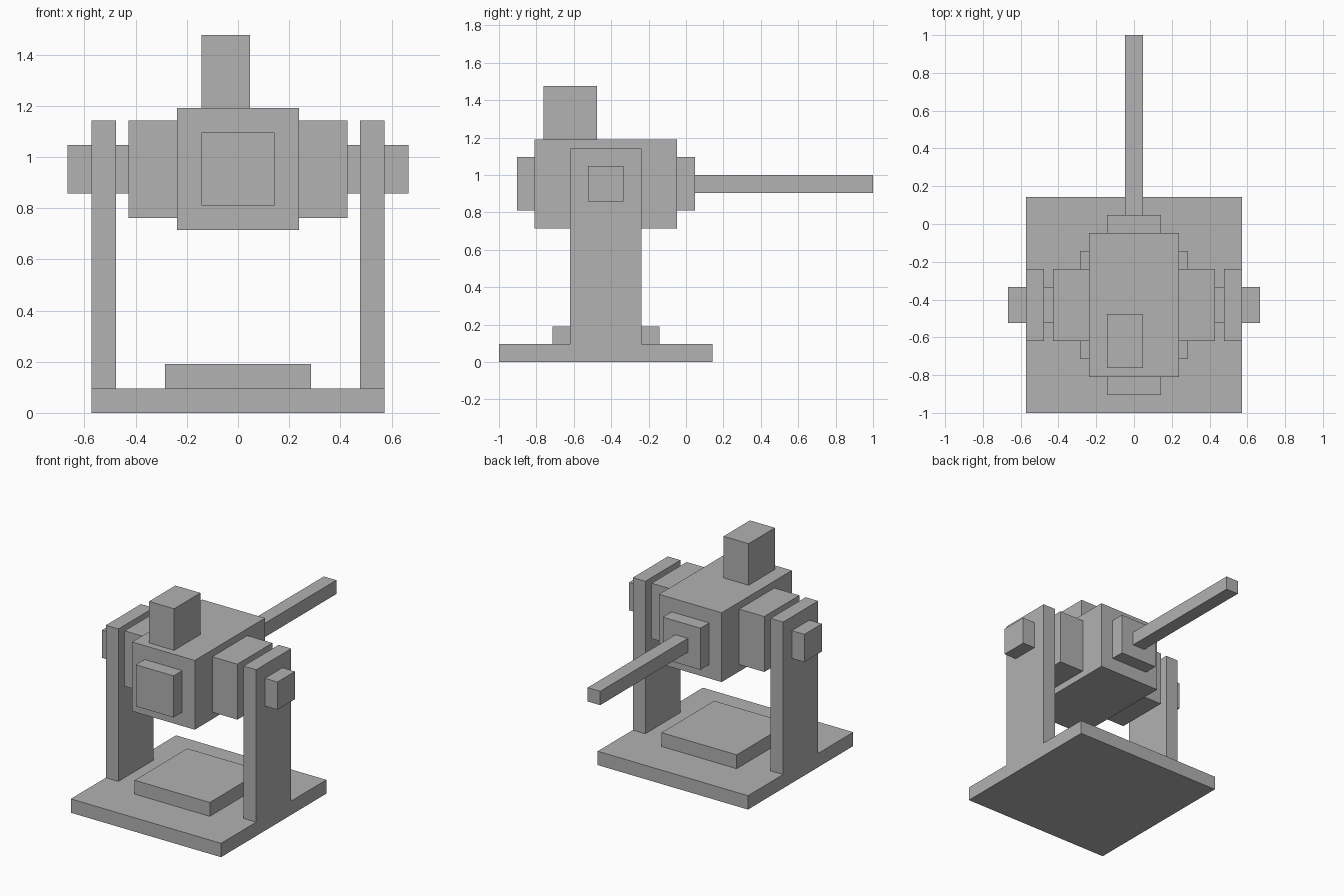
import bpy

# Remove the default cube
cube = bpy.data.objects.get("Cube")
if cube:
    bpy.data.objects.remove(cube, do_unlink=True)

U = 2 / 21      # one grid module
YC = -4.5       # y of the pivot axis, in modules

# Single plain material
grey = bpy.data.materials.new("plain grey")
grey.use_nodes = True
colour = (0.445, 0.445, 0.445, 1)
grey.diffuse_color = colour
grey.node_tree.nodes["Principled BSDF"].inputs["Base Color"].default_value = colour


def box(name, x, y, z):
    """Box from (min, max) ranges in modules."""
    ranges = (x, y, z)
    bpy.ops.mesh.primitive_cube_add(
        size=1, location=[(a + b) / 2 * U for a, b in ranges])
    ob = bpy.context.object
    ob.name = ob.data.name = name
    ob.scale = [(b - a) * U for a, b in ranges]
    bpy.ops.object.transform_apply(location=False, rotation=False, scale=True)
    ob.data.materials.append(grey)
    return ob


def around(centre, half):
    return (centre - half, centre + half)


# Stand
box("base", around(0, 6), around(YC, 6), (0, 1))
box("base_pad", around(0, 3), around(YC, 3), (1, 2))

# Central body with front and back plates
box("body", around(0, 2.5), around(YC, 4), (7.5, 12.5))
box("front_plate", around(0, 1.5), (YC - 5, YC - 4), (8.5, 11.5))
box("back_plate", around(0, 1.5), (YC + 4, YC + 5), (8.5, 11.5))

# Rear rod and the offset top block
box("rear_rod", around(0, 0.5), (YC + 5, 10.5), (9.5, 10.5))
box("top_block", (-1.5, 0.5), (-8, -5), (12.5, 15.5))

# Paired side parts
for side, s in (("left", 1), ("right", -1)):
    def span(a, b):
        return tuple(sorted((a * s, b * s)))
    box(side + "_post", span(5, 6), around(YC, 2), (1, 12))
    box(side + "_side_block", span(2.5, 4.5), around(YC, 2), (8, 12))
    box(side + "_inner_axle", span(4.5, 5), around(YC, 1), (9, 11))
    box(side + "_outer_axle", span(6, 7), around(YC, 1), (9, 11))
